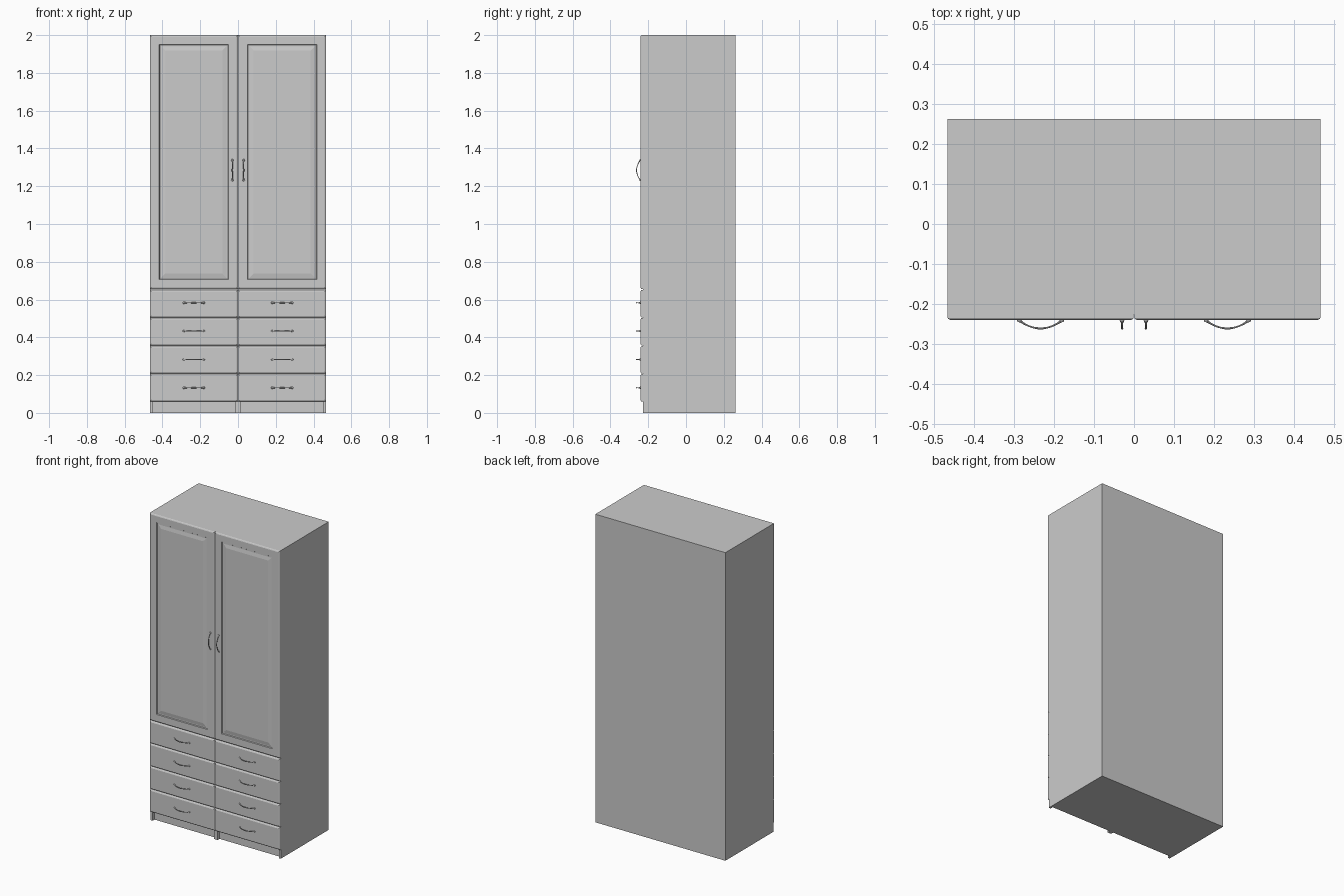
import bpy, bmesh, math
from mathutils import Vector, Matrix

if "Cube" in bpy.data.objects:
    bpy.data.objects.remove(bpy.data.objects["Cube"])

W, H, BACK, FRONT = 0.467, 2.0, 0.263, -0.228
FACE = -0.241


def make_object(name, bm):
    bmesh.ops.recalc_face_normals(bm, faces=bm.faces)
    mesh = bpy.data.meshes.new(name)
    bm.to_mesh(mesh)
    bm.free()
    obj = bpy.data.objects.new(name, mesh)
    bpy.context.collection.objects.link(obj)
    return obj


def box(name, x0, x1, y0, y1, z0, z1):
    bm = bmesh.new()
    m = Matrix.Translation(((x0 + x1) / 2, (y0 + y1) / 2, (z0 + z1) / 2))
    m = m @ Matrix.Diagonal((x1 - x0, y1 - y0, z1 - z0, 1))
    bmesh.ops.create_cube(bm, size=1, matrix=m)
    return make_object(name, bm)


def panel(name, x0, x1, z0, z1, steps):
    """Front panel made of nested rectangles, each given as (inset, y)."""
    bm = bmesh.new()
    rings = []
    for i, y in steps:
        pts = ((x0 + i, z0 + i), (x1 - i, z0 + i), (x1 - i, z1 - i), (x0 + i, z1 - i))
        rings.append([bm.verts.new((x, y, z)) for x, z in pts])
    for a, b in zip(rings, rings[1:]):
        for k in range(4):
            n = (k + 1) % 4
            bm.faces.new((a[k], a[n], b[n], b[k]))
    bm.faces.new(rings[0])
    bm.faces.new(rings[-1])
    return make_object(name, bm)


def handle_mesh():
    """Bow handle along x, bulging to -y, with flared feet and a swollen grip."""
    bm = bmesh.new()
    n, sides, half = 24, 8, 0.053
    path = []
    for i in range(n + 1):
        t = -1 + 2 * i / n
        path.append((t, Vector((half * t, -0.0195 * (1 - t * t) - 0.001, 0))))
    rings = []
    for t, p in path:
        tangent = Vector((half, 0.039 * t, 0)).normalized()
        side = tangent.cross(Vector((0, 0, 1)))
        r = 0.002 + 0.0008 * math.exp(-(t / 0.2) ** 2) + 0.002 * abs(t) ** 8
        rings.append([bm.verts.new(p + side * r * math.cos(a) + Vector((0, 0, 1.2 * r * math.sin(a))))
                      for a in (2 * math.pi * k / sides for k in range(sides))])
    for a, b in zip(rings, rings[1:]):
        for k in range(sides):
            m = (k + 1) % sides
            bm.faces.new((a[k], a[m], b[m], b[k]))
    bm.faces.new(rings[0])
    bm.faces.new(rings[-1])
    # round foot pads against the panel
    for s in (-1, 1):
        m = Matrix.Translation((s * half, -0.0015, 0)) @ Matrix.Rotation(math.pi / 2, 4, 'X')
        bmesh.ops.create_cone(bm, cap_ends=True, segments=16, radius1=0.0065,
                              radius2=0.0045, depth=0.005, matrix=m)
    obj = make_object("handle_source", bm)
    bpy.context.view_layer.objects.active = obj
    obj.select_set(True)
    bpy.ops.object.shade_smooth_by_angle(angle=math.radians(40))
    mesh = obj.data
    bpy.data.objects.remove(obj)
    return mesh


# carcass with two recessed toe kicks
carcass = box("carcass", -W, W, FRONT, BACK, 0, H)
cutters = []
for s in (-1, 1):
    xs = sorted((s * 0.0135, s * 0.4535))
    cut = box("toe_kick_cutter", xs[0], xs[1], FRONT - 0.05, -0.208, -0.05, 0.06)
    cut.hide_render = True
    mod = carcass.modifiers.new("toe_kick", 'BOOLEAN')
    mod.operation, mod.object, mod.solver = 'DIFFERENCE', cut, 'EXACT'
    cutters.append(cut)
bpy.context.view_layer.objects.active = carcass
for mod in list(carcass.modifiers):
    bpy.ops.object.modifier_apply(modifier=mod.name)
for cut in cutters:
    bpy.data.objects.remove(cut)

handle = handle_mesh()


def add_handle(name, x, z, upright=False):
    obj = bpy.data.objects.new(name, handle)
    obj.location = (x, FACE, z)
    if upright:
        obj.rotation_euler = (0, math.pi / 2, 0)
    bpy.context.collection.objects.link(obj)


EDGE = [(0, FRONT), (0, -0.235), (0.002, -0.238), (0.008, FACE)]
FIELD = [(0.05, FACE), (0.053, -0.236), (0.06, -0.236), (0.082, -0.240)]

for s, label in ((-1, "left"), (1, "right")):
    x0, x1 = sorted((s * 0.001, s * W))
    # door with raised centre field
    panel(f"door_{label}", x0, x1, 0.655, H, EDGE + FIELD)
    add_handle(f"door_handle_{label}", s * 0.03, 1.285, True)
    # stack of four drawers
    for i in range(4):
        z = 0.06 + 0.1485 * i
        panel(f"drawer_{label}_{i + 1}", x0, x1, z, z + 0.1455, EDGE)
        add_handle(f"drawer_handle_{label}_{i + 1}", s * 0.234, 0.133 + 0.15 * i)
